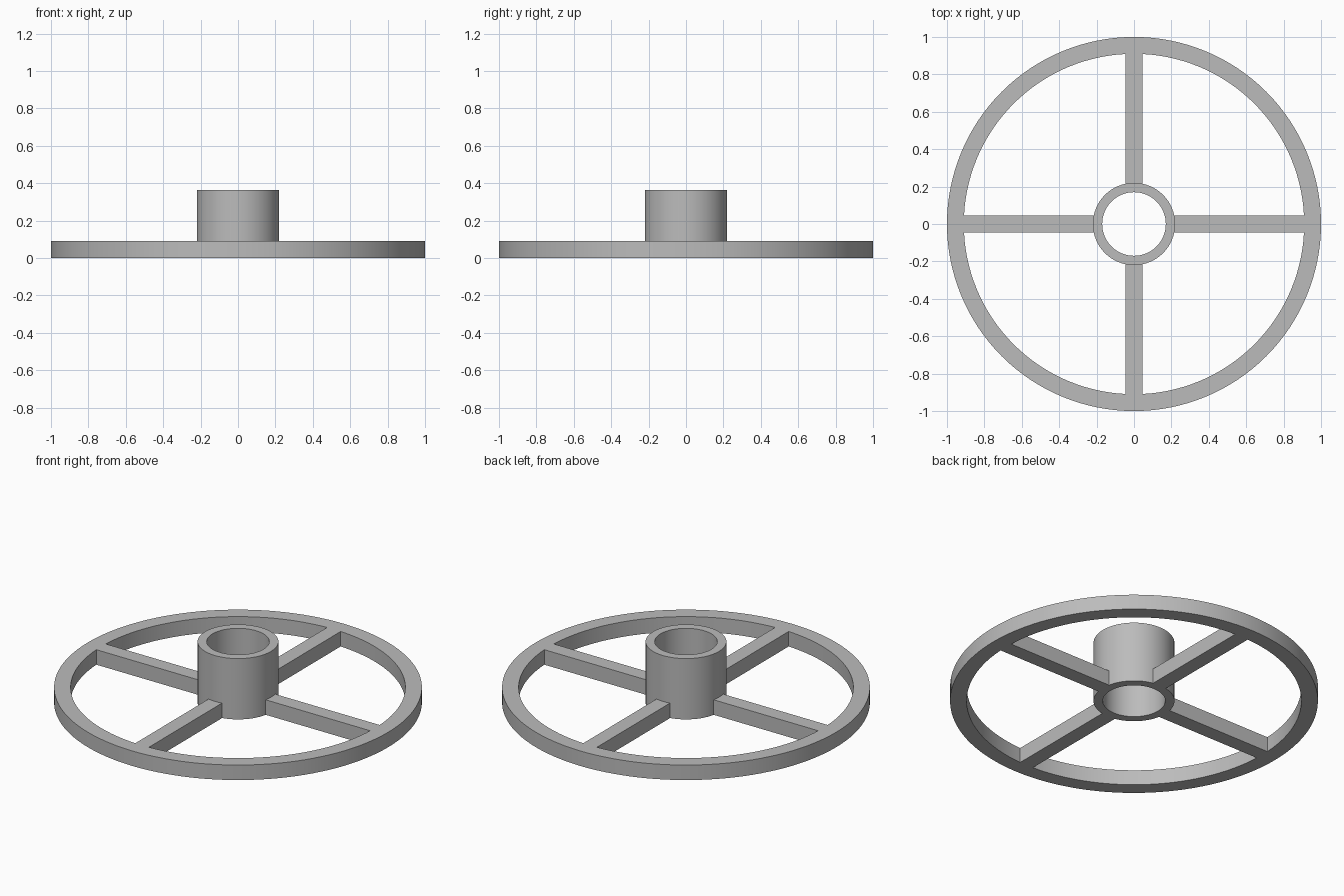
import bpy
import bmesh
import math
from mathutils import Matrix

RIM_OUTER, RIM_INNER = 1.0, 0.91
HUB_OUTER, HUB_INNER = 0.22, 0.17
WHEEL_HEIGHT, HUB_HEIGHT = 0.09, 0.365
SPOKE_HALF = 0.045
EMBED = 0.004

cube = bpy.data.objects.get("Cube")
if cube:
    bpy.data.objects.remove(cube, do_unlink=True)

grey = bpy.data.materials.new("plain grey")
grey.use_nodes = True
colour = (0.5, 0.5, 0.5, 1)
grey.diffuse_color = colour
grey.node_tree.nodes["Principled BSDF"].inputs["Base Color"].default_value = colour


def finish(name, bm):
    """Turn the bmesh into a named, shaded object."""
    bmesh.ops.recalc_face_normals(bm, faces=bm.faces)
    mesh = bpy.data.meshes.new(name)
    bm.to_mesh(mesh)
    bm.free()
    mesh.materials.append(grey)
    obj = bpy.data.objects.new(name, mesh)
    bpy.context.collection.objects.link(obj)
    bpy.ops.object.select_all(action="DESELECT")
    obj.select_set(True)
    bpy.context.view_layer.objects.active = obj
    bpy.ops.object.shade_smooth_by_angle(angle=math.radians(30))
    return obj


def ring(name, outer, inner, height, sides):
    """Spin a rectangular section around the vertical axis."""
    bm = bmesh.new()
    section = [(inner, 0), (outer, 0), (outer, height), (inner, height)]
    verts = [bm.verts.new((r, 0, z)) for r, z in section]
    edges = [bm.edges.new((verts[i - 1], verts[i])) for i in range(len(verts))]
    bmesh.ops.spin(bm, geom=verts + edges, cent=(0, 0, 0), axis=(0, 0, 1),
                   angle=math.tau, steps=sides, use_duplicate=False)
    bmesh.ops.remove_doubles(bm, verts=bm.verts, dist=0.0001)
    return finish(name, bm)


def spoke(name, angle):
    """Extrude a bar whose ends follow the hub and the rim."""
    bm = bmesh.new()
    across = [-SPOKE_HALF, 0, SPOKE_HALF]
    start, end = HUB_OUTER - EMBED, RIM_INNER + EMBED
    outline = [(math.sqrt(end ** 2 - y ** 2), y) for y in across]
    outline += [(math.sqrt(start ** 2 - y ** 2), y) for y in reversed(across)]
    base = bm.faces.new([bm.verts.new((x, y, 0)) for x, y in outline])
    top = bmesh.ops.extrude_face_region(bm, geom=[base], use_keep_orig=True)
    top_verts = [v for v in top["geom"] if isinstance(v, bmesh.types.BMVert)]
    bmesh.ops.translate(bm, verts=top_verts, vec=(0, 0, WHEEL_HEIGHT))
    bmesh.ops.rotate(bm, verts=bm.verts, cent=(0, 0, 0),
                     matrix=Matrix.Rotation(angle, 3, "Z"))
    return finish(name, bm)


# Outer rim and tall hollow hub
ring("rim", RIM_OUTER, RIM_INNER, WHEEL_HEIGHT, 128)
ring("hub", HUB_OUTER, HUB_INNER, HUB_HEIGHT, 64)

# Four spokes at right angles
for i, side in enumerate(["left", "back", "right", "front"]):
    spoke(f"{side}_spoke", i * math.pi / 2)
